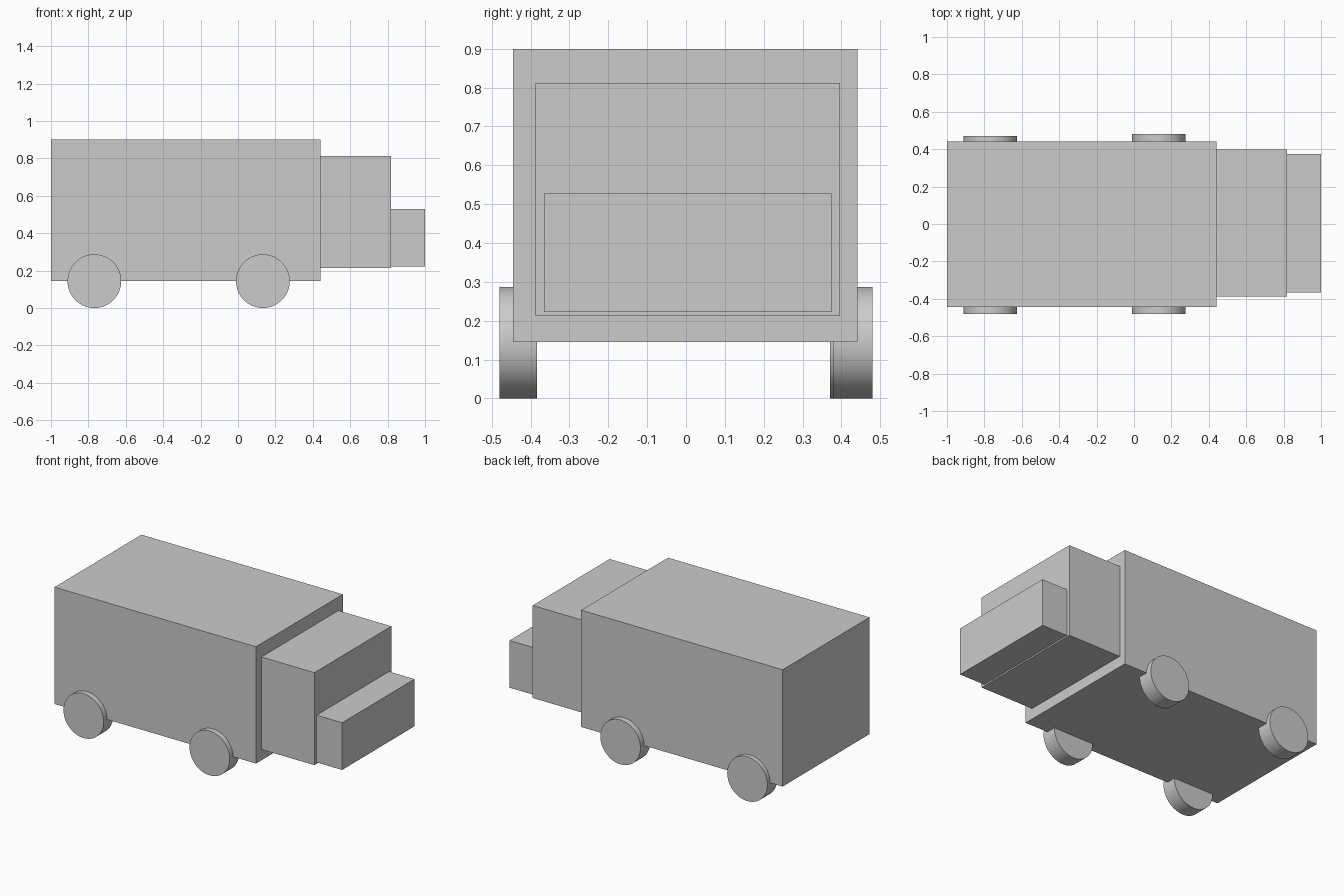
import bpy
import math

if "Cube" in bpy.data.objects:
    bpy.data.objects.remove(bpy.data.objects["Cube"])


def box(name, x, y, z):
    """Box from (min, max) ranges on each axis."""
    ranges = (x, y, z)
    bpy.ops.mesh.primitive_cube_add(size=1, location=[(a + b) / 2 for a, b in ranges])
    ob = bpy.context.object
    ob.name = name
    ob.scale = [b - a for a, b in ranges]
    bpy.ops.object.transform_apply(location=False, rotation=False, scale=True)
    return ob


def wheel(name, x, y0, y1):
    """Disc wheel with its axle along y."""
    bpy.ops.mesh.primitive_cylinder_add(
        vertices=64, radius=0.1435, depth=y1 - y0,
        location=(x, (y0 + y1) / 2, 0.1435), rotation=(math.pi / 2, 0, 0))
    ob = bpy.context.object
    ob.name = name
    bpy.ops.object.shade_smooth_by_angle(angle=math.radians(30))
    return ob


# Cargo box, cab and hood
box("cargo_box", (-1.0, 0.44), (-0.445, 0.442), (0.145, 0.9))
box("cab", (0.44, 0.818), (-0.388, 0.397), (0.214, 0.812))
box("hood", (0.818, 1.0), (-0.365, 0.374), (0.223, 0.528))

# Wheels: front-facing side, then far side
for label, x, far in (("rear", -0.768, (0.371, 0.471)), ("front", 0.133, (0.38, 0.48))):
    wheel(label + "_wheel_near", x, -0.48, -0.383)
    wheel(label + "_wheel_far", x, *far)
